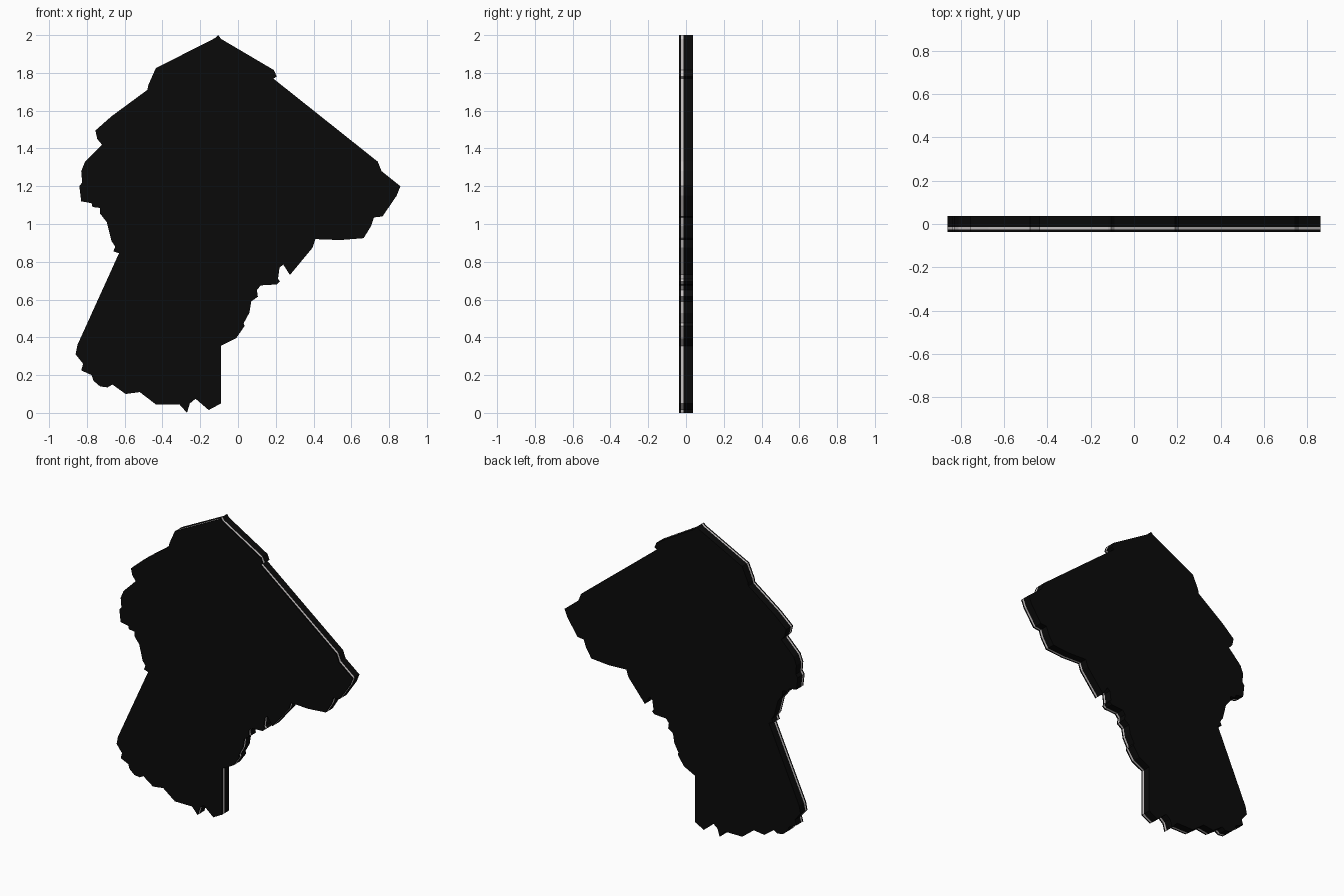
import bpy, bmesh

# Irregular silhouette of the plaque in the x-z plane, clockwise from the top
OUTLINE = [
    (-0.105, 2.0), (-0.09, 1.98), (0.19, 1.815), (0.205, 1.78), (0.187, 1.77),
    (0.74, 1.33), (0.76, 1.28), (0.86, 1.2), (0.84, 1.15), (0.765, 1.04),
    (0.72, 1.035), (0.705, 0.99), (0.665, 0.925), (0.54, 0.915), (0.41, 0.92),
    (0.395, 0.875), (0.275, 0.73), (0.24, 0.785), (0.22, 0.77), (0.212, 0.71),
    (0.222, 0.695), (0.205, 0.68), (0.12, 0.675), (0.1, 0.65), (0.105, 0.615),
    (0.07, 0.59), (0.06, 0.53), (0.03, 0.475), (0.035, 0.46), (-0.01, 0.395),
    (-0.09, 0.355), (-0.09, 0.05), (-0.155, 0.015), (-0.225, 0.075), (-0.255, 0.05),
    (-0.27, 0.0), (-0.31, 0.045), (-0.435, 0.045), (-0.52, 0.11), (-0.595, 0.1),
    (-0.665, 0.15), (-0.69, 0.135), (-0.73, 0.14), (-0.765, 0.17), (-0.775, 0.2),
    (-0.83, 0.225), (-0.82, 0.26), (-0.86, 0.31), (-0.85, 0.36), (-0.63, 0.845),
    (-0.66, 0.855), (-0.65, 0.88), (-0.67, 0.91), (-0.695, 1.01), (-0.73, 1.055),
    (-0.73, 1.085), (-0.77, 1.09), (-0.775, 1.11), (-0.83, 1.12), (-0.84, 1.2),
    (-0.825, 1.22), (-0.83, 1.28), (-0.81, 1.33), (-0.72, 1.42), (-0.745, 1.45),
    (-0.755, 1.495), (-0.67, 1.57), (-0.48, 1.71), (-0.475, 1.735), (-0.435, 1.825),
    (-0.12, 1.985),
]


def colour(name, rgb):
    mat = bpy.data.materials.new(name)
    mat.diffuse_color = (*rgb, 1)
    return mat


def layer(name, y0, y1, mat):
    """Extrude the silhouette from y0 to y1."""
    bm = bmesh.new()
    face = bm.faces.new([bm.verts.new((x, y0, z)) for x, z in OUTLINE])
    moved = bmesh.ops.extrude_face_region(bm, geom=[face], use_keep_orig=True)["geom"]
    verts = [g for g in moved if isinstance(g, bmesh.types.BMVert)]
    bmesh.ops.translate(bm, verts=verts, vec=(0, y1 - y0, 0))
    bmesh.ops.recalc_face_normals(bm, faces=bm.faces)
    mesh = bpy.data.meshes.new(name)
    bm.to_mesh(mesh)
    bm.free()
    mesh.materials.append(mat)
    obj = bpy.data.objects.new(name, mesh)
    bpy.context.collection.objects.link(obj)
    return obj


black = colour("black", (0.003, 0.003, 0.003))
pale = colour("pale_edge", (0.6, 0.57, 0.57))

# Black face sheet, pale core line and thick black backing
layer("front_sheet", -0.036, -0.026, black)
layer("edge_core", -0.026, -0.014, pale)
layer("backing_plate", -0.014, 0.036, black)
